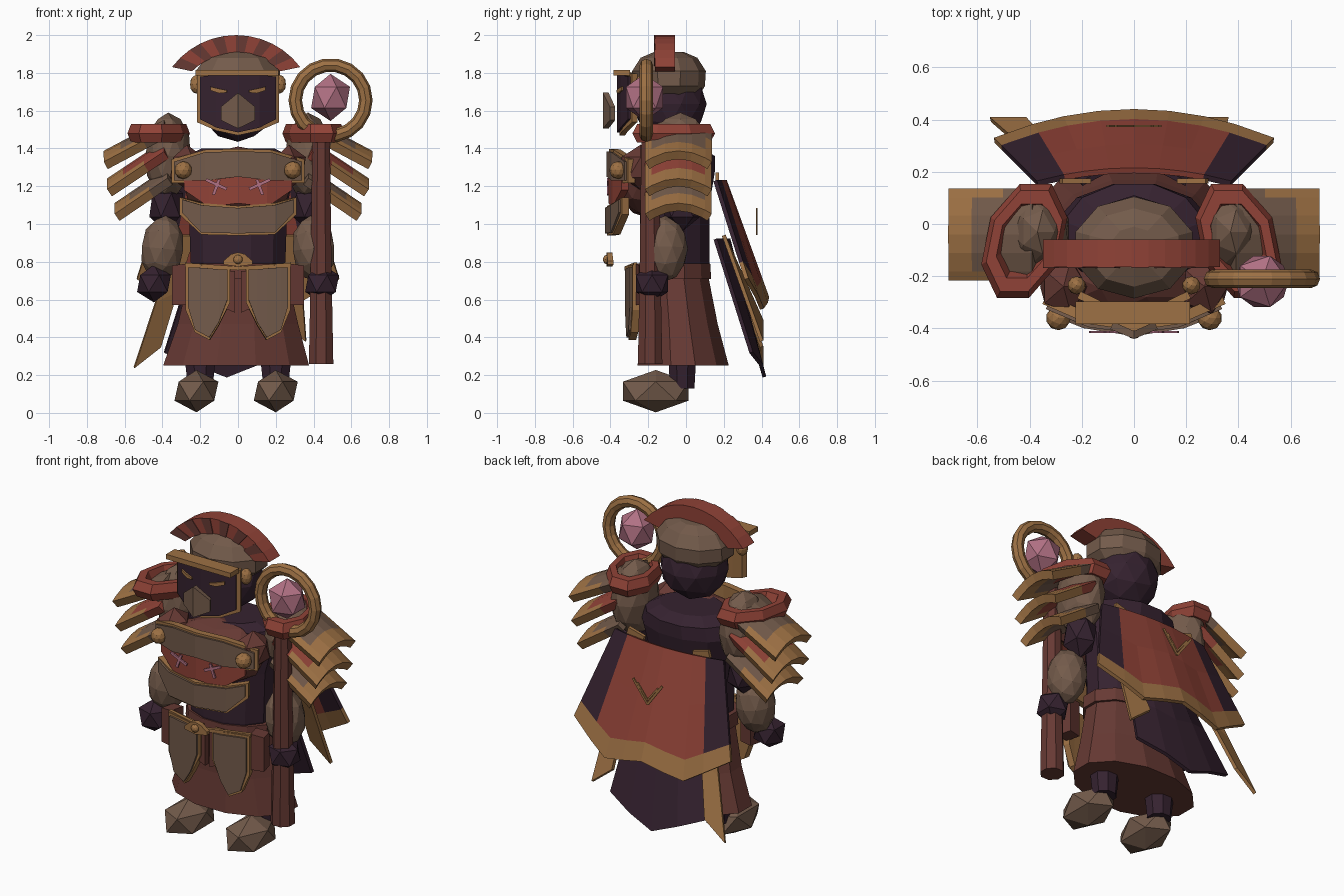
import bpy, bmesh, math
from mathutils import Matrix, Vector

cube = bpy.data.objects.get("Cube")
if cube:
    bpy.data.objects.remove(cube, do_unlink=True)


def material(name, rgb):
    m = bpy.data.materials.new(name)
    m.use_nodes = True
    m.diffuse_color = (*rgb, 1)
    m.node_tree.nodes["Principled BSDF"].inputs["Base Color"].default_value = (*rgb, 1)
    return m


RED = material("crest red", (.28, .055, .038))
MAROON = material("maroon leather", (.135, .042, .034))
PURPLE = material("dark purple", (.036, .016, .029))
BROWN = material("grey brown", (.172, .104, .07))
TAN = material("tan gold", (.34, .165, .058))
PINK = material("pink crystal", (.44, .165, .23))


def finish(name, bm, *mats):
    bmesh.ops.recalc_face_normals(bm, faces=bm.faces)
    me = bpy.data.meshes.new(name)
    bm.to_mesh(me)
    bm.free()
    for m in mats:
        me.materials.append(m)
    ob = bpy.data.objects.new(name, me)
    bpy.context.collection.objects.link(ob)
    return ob


def ball(name, loc, size, mat, detail=2, tilt=0):
    bm = bmesh.new()
    bmesh.ops.create_icosphere(bm, subdivisions=detail, radius=1)
    bm.transform(Matrix.Translation(loc) @ Matrix.Rotation(tilt, 4, 'Y') @ Matrix.Diagonal((*size, 1)))
    return finish(name, bm, mat)


def stack(name, rings, sides, mat):
    """Closed body from elliptical rings (z, rx, ry, cx, cy)."""
    bm = bmesh.new()
    loops = []
    for z, rx, ry, cx, cy in rings:
        angles = [math.tau * (i + .5) / sides for i in range(sides)]
        loops.append([bm.verts.new((cx + rx * math.cos(a), cy + ry * math.sin(a), z)) for a in angles])
    for a, b in zip(loops, loops[1:]):
        for i in range(sides):
            j = (i + 1) % sides
            bm.faces.new((a[i], a[j], b[j], b[i]))
    bm.faces.new(loops[0])
    bm.faces.new(loops[-1])
    return finish(name, bm, mat)


def sheet(name, us, vs, fn, thick, mats, rule=None):
    """Thick surface over a u/v grid; the rule picks a material per cell."""
    bm = bmesh.new()
    g = [[bm.verts.new(fn(u, v)) for v in vs] for u in us]
    for i in range(len(us) - 1):
        for j in range(len(vs) - 1):
            f = bm.faces.new((g[i][j], g[i + 1][j], g[i + 1][j + 1], g[i][j + 1]))
            if rule:
                f.material_index = rule((us[i] + us[i + 1]) / 2, (vs[j] + vs[j + 1]) / 2)
    ob = finish(name, bm, *mats)
    mod = ob.modifiers.new("thickness", 'SOLIDIFY')
    mod.thickness, mod.offset = thick, 0
    return ob


def plate(name, cols, y, bend, thick, mat, trim=0, s=1):
    """Bent armour plate from columns (x, top, bottom), with optional tan rim."""
    def point(i, v):
        x, top, low = cols[i]
        return (s * x, y + bend * x * x, top + (low - top) * v)
    sheet(name, range(len(cols)), [0, 1], point, thick, [mat])
    if trim:
        rim = [(x, t + trim, b - trim) for x, t, b in cols]
        rim[0] = (rim[0][0] - trim, *rim[0][1:])
        rim[-1] = (rim[-1][0] + trim, *rim[-1][1:])
        plate(name + "_rim", rim, y + .012, bend, thick, TAN, 0, s)


def both(half):
    return [(-x, t, b) for x, t, b in reversed(half) if x] + half


def bar(name, p, q, width, y, thick, mat):
    p, q = Vector((p[0], y, p[1])), Vector((q[0], y, q[1]))
    d = (q - p).normalized()
    side = Vector((-d.z, 0, d.x)) * width
    sheet(name, [0, 1], [-.5, .5], lambda u, v: p.lerp(q, u) + side * v, thick, [mat])


# Head, helmet and crest
ball("head", (0, -.085, 1.635), (.2, .195, .2), PURPLE)
stack("helmet", [(1.68, .18, .16, 0, -.09), (1.73, .235, .19, 0, -.09), (1.81, .235, .195, 0, -.09),
                 (1.88, .18, .15, 0, -.09), (1.91, .09, .08, 0, -.09)], 10, BROWN)
arc = [math.radians(-53 + 106 * i / 12) for i in range(13)]


def fan(y):
    def point(a, r):
        b = a * (1 - (.425 - r) * 1.6)
        return (r * math.sin(b) - .01, y, 1.575 + r * math.cos(b))
    return point


sheet("crest", arc, [.33, .425], fan(-.112), .105, [RED])
for i in range(0, 12, 2):
    sheet("crest_stripe", arc[i:i + 2], [.33, .425], fan(-.166), .006, [MAROON])

# Mask
plate("mask", both([(0, 1.79, 1.485), (.11, 1.79, 1.51), (.195, 1.78, 1.555)]), -.35, 1.5, .03, PURPLE, .016)
bar("brow_bar", (-.225, 1.8), (.215, 1.8), .03, -.34, .085, TAN)
plate("beak", both([(0, 1.695, 1.505), (.085, 1.62, 1.55)]), -.425, 5, .03, BROWN)
for s in (-1, 1):
    plate("eye", [(.06, 1.708, 1.696), (.1, 1.716, 1.692), (.145, 1.727, 1.708)], -.37, 1.5, .009, TAN, 0, s)
    ball("ear_disc", (s * .22, -.235, 1.74), (.035, .035, .05), TAN)

# Torso, skirt and belt
stack("torso", [(.62, .2, .17, 0, -.05), (.8, .26, .19, 0, -.06), (1.1, .27, .19, 0, -.06),
                (1.28, .31, .2, 0, -.04), (1.36, .28, .2, 0, -.04), (1.4, .2, .15, 0, -.06)], 12, PURPLE)
stack("skirt", [(.25, .4, .25, -.01, -.015), (.47, .33, .21, 0, -.035),
                (.72, .27, .185, 0, -.06), (.78, .25, .17, 0, -.06)], 12, MAROON)
stack("belt", [(.71, .29, .2, 0, -.06), (.79, .285, .195, 0, -.06)], 12, MAROON)
plate("belt_trim", both([(0, .775, .755), (.28, .795, .775)]), -.315, .6, .02, TAN)
plate("buckle", both([(0, .85, .775), (.035, .84, .78), (.075, .805, .785)]), -.405, 1, .03, TAN)
ball("buckle_boss", (0, -.42, .812), (.025, .02, .025), TAN)
for s in (-1, 1):
    plate("hip_plate", [(.055, .76, .6), (.1, .76, .48), (.15, .765, .4), (.225, .77, .44), (.26, .77, .56)],
          -.305, .4, .04, BROWN, .014, s)
    plate("skirt_strip", [(.015, .75, .53), (.06, .75, .55)], -.28, 0, .04, MAROON, 0, s)
    plate("side_pouch", [(.26, .79, .57), (.34, .78, .57)], -.25, .4, .09, MAROON, 0, s)

# Chest armour
ball("chest_padding", (0, -.19, 1.22), (.3, .18, .19), MAROON)
plate("upper_chest_plate", both([(0, 1.385, 1.25), (.17, 1.38, 1.23), (.33, 1.33, 1.23)]),
      -.4, .85, .04, BROWN, .013)
plate("chest_band", both([(0, 1.25, 1.11), (.15, 1.25, 1.09), (.28, 1.25, 1.18)]), -.39, .85, .04, RED)
plate("lower_chest_plate", both([(0, 1.085, .95), (.19, 1.1, .955), (.29, 1.13, 1.06)]),
      -.41, .85, .04, BROWN, .011)
for s in (-1, 1):
    ball("chest_stud", (s * .29, -.36, 1.285), (.047, .047, .047), TAN)
    bar("chest_mark", (s * .06, 1.185), (s * .17, 1.235), .016, -.414, .009, PINK)
    bar("chest_mark", (s * .1, 1.235), (s * .13, 1.155), .016, -.414, .009, PINK)
    ball("collar_knot", (s * .27, -.24, 1.3), (.1, .12, .12), MAROON, 1)


# Shoulders, arms, legs
def shoulder_layer(s, k):
    xi, zi, xo, zo = [(.38, 1.535, .7, 1.365), (.38, 1.42, .68, 1.22), (.36, 1.28, .64, 1.09)][k]

    def point(u, v):
        return (s * (xi + (xo - xi) * u), -.04 + .165 * v, zi + (zo - zi) * u - .055 * v * v)
    sheet("shoulder_layer", [0, .35, .72, 1], [-1, -.8, -.4, 0, .4, .8, 1], point, .05,
          [RED if k == 1 else BROWN, TAN], lambda u, v: int(u > .72 or (u > .35 and abs(v) > .8)))


for s in (-1, 1):
    ball("shoulder", (s * .37, -.03, 1.36), (.125, .165, .23), BROWN)
    for k in range(3):
        shoulder_layer(s, k)
    bpy.ops.mesh.primitive_torus_add(major_segments=8, minor_segments=6, major_radius=.165, minor_radius=.05)
    ring = bpy.context.object
    ring.name = "shoulder_ring"
    shear = Matrix.Identity(4)
    shear[0][1] = -.2 * s
    ring.data.transform(Matrix.Translation((s * .41 - .01, -.065, 1.48)) @ shear
                        @ Matrix.Diagonal((.74, 1.1, 1.15, 1)) @ Matrix.Rotation(math.pi / 8, 4, 'Z'))
    ring.data.materials.append(RED)
    ball("upper_arm", (s * .38, -.02, 1.1), (.1, .11, .14), PURPLE, 1)
    ball("forearm", (s * .4, -.11, .87), (.115, .12, .175), BROWN, 2, -s * .1)
    ball("hand", (s * .445, -.18, .685), (.1, .1, .1), PURPLE, 1)
    stack("leg", [(.13, .07, .07, s * .2, -.02), (.3, .09, .08, s * .2, -.02)], 8, PURPLE)
    ball("foot", (s * .21 - .01, -.16, .115), (.13, .205, .112), BROWN, 1)

# Staff
stack("staff", [(.26, .07, .07, .44, -.19), (.75, .06, .06, .44, -.19), (1.47, .05, .05, .44, -.19)], 8, MAROON)
bpy.ops.mesh.primitive_torus_add(major_segments=18, minor_segments=8, major_radius=.187, minor_radius=.036,
                                 location=(.49, -.21, 1.655), rotation=(math.pi / 2, 0, 0))
bpy.context.object.name = "staff_ring"
bpy.context.object.data.materials.append(TAN)
ball("staff_crystal", (.49, -.22, 1.67), (.115, .115, .125), PINK, 1)


# Cape with border and hanging tails
def cape(u, v):
    a = abs(u)
    hem = .61 + .1 * a - .11 * max(0, 1 - abs(a - .5) / .5)
    return (u * (.37 + .165 * v), .205 + .225 * v - (.05 + .06 * v) * a * a, 1.23 + (hem - 1.23) * v)


sheet("cape", [-1, -.72, -.5, -.25, 0, .25, .5, .72, 1], [0, .4, .83, 1], cape, .022,
      [RED, PURPLE, TAN], lambda u, v: 2 if v > .83 else int(abs(u) > .72))
sheet("cape_tail", [-1, -.5, 0, .5, 1], [0, .5, 1],
      lambda u, v: (-.06 * v + u * (.2 + .13 * v), .225 + .19 * v - .07 * u * u, .92 - v * (.73 - .13 * abs(u))),
      .02, [PURPLE])
for s, out, low in ((-1, .55, .24), (1, .36, .38)):
    sheet("side_tail", [0, 1], [0, .5, 1],
          lambda u, v: (s * ((.23 + .09 * u) * (1 - v) + (out - .14 * (1 - u)) * v), .2 + .2 * v,
                        .94 * (1 - v) + (low + .11 * (1 - u)) * v), .02, [TAN])
    bar("cape_emblem", (s * .1, 1.08), (0, .945), .014, .375, .008, TAN)
    bar("cape_emblem", (s * .07, 1.06), (0, .97), .01, .375, .008, TAN)
    bar("cape_clasp", (s * .28, 1.25), (s * .17, 1.22), .045, .165, .02, TAN)
